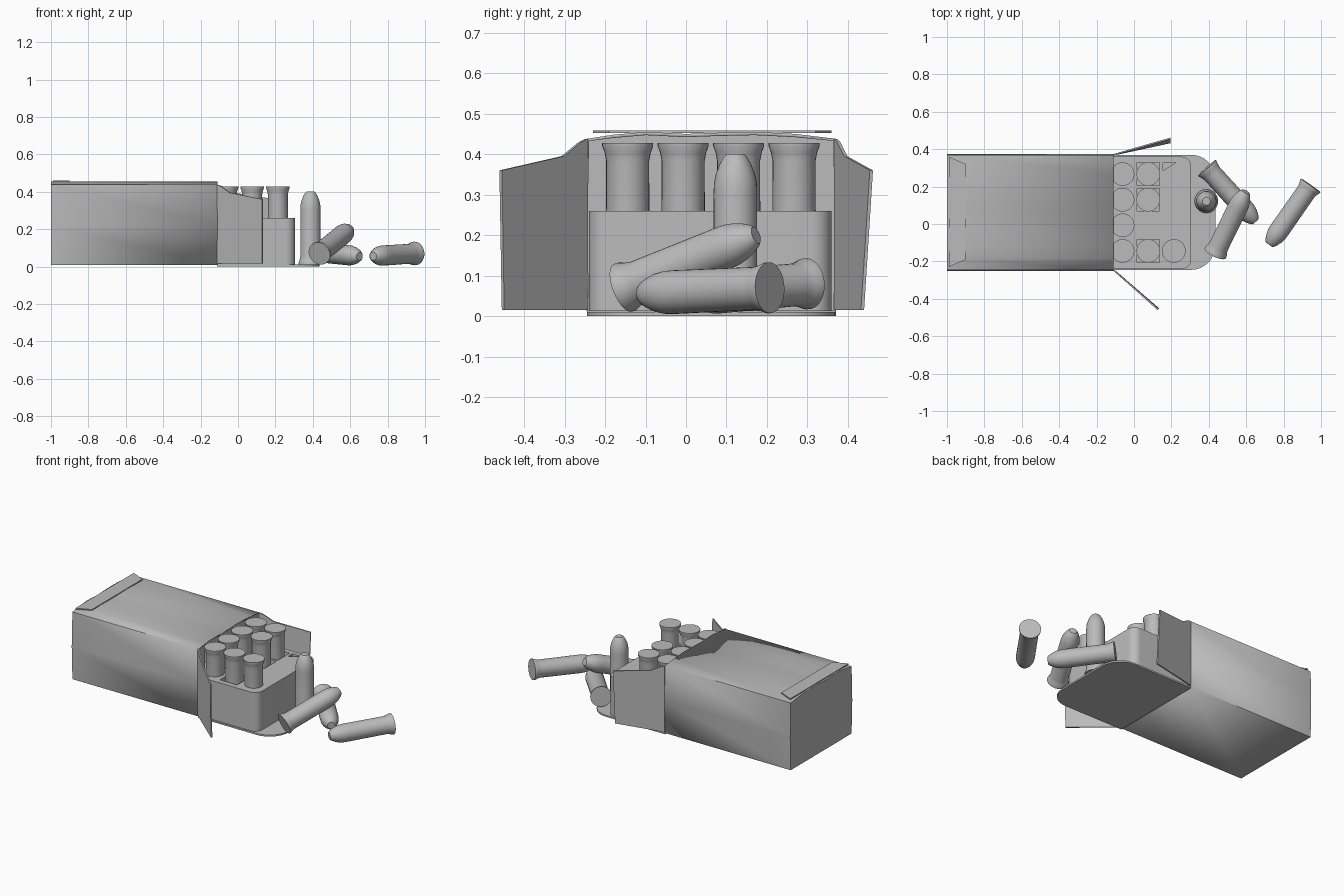
import bpy, bmesh, math
from mathutils import Vector

cube = bpy.data.objects.get("Cube")
if cube:
    bpy.data.objects.remove(cube, do_unlink=True)

GREY = (0.5, 0.5, 0.5, 1)
mat = bpy.data.materials.new("plain_grey")
mat.use_nodes = True
mat.diffuse_color = GREY
mat.node_tree.nodes["Principled BSDF"].inputs["Base Color"].default_value = GREY


def finish(name, bm, smooth=True):
    """Turn a bmesh into a named, coloured object."""
    bmesh.ops.recalc_face_normals(bm, faces=bm.faces)
    mesh = bpy.data.meshes.new(name)
    bm.to_mesh(mesh)
    bm.free()
    mesh.materials.append(mat)
    ob = bpy.data.objects.new(name, mesh)
    bpy.context.collection.objects.link(ob)
    if smooth:
        bpy.ops.object.select_all(action='DESELECT')
        ob.select_set(True)
        bpy.context.view_layer.objects.active = ob
        bpy.ops.object.shade_smooth_by_angle(angle=math.radians(35))
    return ob


def add_prism(bm, outline, z0, z1):
    """Extrude a flat outline from z0 to z1."""
    face = bm.faces.new([bm.verts.new((x, y, z0)) for x, y in outline])
    ext = bmesh.ops.extrude_face_region(bm, geom=[face])
    top = [v for v in ext["geom"] if isinstance(v, bmesh.types.BMVert)]
    bmesh.ops.translate(bm, verts=top, vec=(0, 0, z1 - z0))


def rounded_end(x0, x1, y0, y1, r, steps=8):
    """Rectangle outline whose two +x corners are rounded."""
    pts = [(x0, y0)]
    for cy, start in ((y0 + r, -90), (y1 - r, 0)):
        for i in range(steps + 1):
            a = math.radians(start + 90 * i / steps)
            pts.append((x1 - r + r * math.cos(a), cy + r * math.sin(a)))
    return pts + [(x0, y1)]


def solidify(ob, thickness, offset):
    mod = ob.modifiers.new("card", 'SOLIDIFY')
    mod.thickness = thickness
    mod.offset = offset


# Card sleeve, closed at the back end, with a gently warped top
SECTION = [(-0.245, 0.008), (0.37, 0.008), (0.375, 0.22), (0.37, 0.438),
           (0.27, 0.45), (0.17, 0.455), (0.08, 0.453), (0, 0.45),
           (-0.1, 0.455), (-0.18, 0.448), (-0.245, 0.438), (-0.252, 0.22)]
bm = bmesh.new()
rings = [[bm.verts.new((x, y, z)) for y, z in SECTION] for x in (-1, -0.11)]
bm.faces.new(rings[0])
for i in range(len(SECTION)):
    j = (i + 1) % len(SECTION)
    bm.faces.new((rings[0][i], rings[0][j], rings[1][j], rings[1][i]))
# An open shell: point every face away from its middle
solidify(finish("box_sleeve", bm), 0.008, -1)

# Folded lip over the closed end
bm = bmesh.new()
add_prism(bm, [(-0.99, -0.23), (-0.9, -0.19), (-0.9, 0.32), (-0.99, 0.36)], 0.452, 0.459)
finish("end_lip", bm)


def side_flap(name, hinge_y, tip, low_y):
    """Bent-out card flap with a sloping top edge."""
    hx = -0.11
    mid = lambda t: (hx + (tip[0] - hx) * t, hinge_y + (tip[1] - hinge_y) * t)
    bm = bmesh.new()
    low = [(hx, hinge_y, 0.015), (tip[0], low_y, 0.015)]
    high = [(*tip, 0.36), (*mid(0.28), 0.395), (*mid(0.08), 0.43), (hx, hinge_y, 0.438)]
    bm.faces.new([bm.verts.new(p) for p in low + high])
    solidify(finish(name, bm, smooth=False), 0.008, 0)


side_flap("right_flap", -0.245, (0.13, -0.458), -0.452)
side_flap("left_flap", 0.37, (0.195, 0.458), 0.436)

# Bottom flap lying on the ground
bm = bmesh.new()
add_prism(bm, rounded_end(-0.112, 0.435, -0.245, 0.37, 0.13), 0, 0.01)
finish("bottom_flap", bm)

# Inner tray with square cells
PITCH = 0.137
ROWS = [-0.144 + PITCH * i for i in range(4)]
COLS = [0.213 - PITCH * i for i in range(9)]
EMPTY = {(0, 1), (0, 2), (0, 3), (1, 1)}

bm = bmesh.new()
add_prism(bm, rounded_end(-0.985, 0.305, -0.24, 0.36, 0.05), 0.012, 0.26)
tray = finish("tray", bm)

bm = bmesh.new()
h = 0.061
for r in (0, 2, 3):
    x, y = COLS[1], ROWS[r]
    add_prism(bm, [(x - h, y - h), (x + h, y - h), (x + h, y + h), (x - h, y + h)], 0.03, 0.4)
add_prism(bm, [(0.155, 0.33), (0.155, 0.285), (0.225, 0.33)], 0.03, 0.4)
cutter = finish("cell_cutter", bm, smooth=False)
cutter.hide_render = True
cutter.hide_viewport = True
cut = tray.modifiers.new("cells", 'BOOLEAN')
cut.operation = 'DIFFERENCE'
cut.solver = 'EXACT'
cut.object = cutter

# Cartridge: flared rim, straight case and blunt rounded nose
PROFILE = [(0.063, 0), (0.063, 0.008), (0.057, 0.024), (0.053, 0.045), (0.054, 0.29),
           (0.053, 0.315), (0.048, 0.34), (0.039, 0.363), (0.029, 0.381), (0.022, 0.388)]
SIDES = 32
bm = bmesh.new()
rings = [[bm.verts.new((r * math.cos(math.tau * i / SIDES), r * math.sin(math.tau * i / SIDES), z))
          for i in range(SIDES)] for r, z in PROFILE]
for a, b in zip(rings, rings[1:]):
    for i in range(SIDES):
        j = (i + 1) % SIDES
        bm.faces.new((a[i], a[j], b[j], b[i]))
bm.faces.new(rings[0])
bm.faces.new(rings[-1])
standing = finish("standing_cartridge", bm)
standing.location = (0.387, 0.122, 0.012)


def cartridge(name, base, tip):
    """Copy of the cartridge with its rim at base, pointing to tip."""
    ob = bpy.data.objects.new(name, standing.data)
    bpy.context.collection.objects.link(ob)
    ob.location = base
    ob.rotation_euler = (Vector(tip) - Vector(base)).to_track_quat('Z', 'Y').to_euler()


# Cartridges in the tray, nose down
for c, x in enumerate(COLS):
    for r, y in enumerate(ROWS):
        if (c, r) not in EMPTY:
            cartridge("tray_cartridge", (x, y, 0.428), (x, y, 0))

# Loose cartridges on the ground
cartridge("far_loose_cartridge", (0.945, 0.207, 0.07), (0.73, -0.1, 0.056))
cartridge("low_loose_cartridge", (0.39, 0.3, 0.08), (0.635, 0.03, 0.056))
cartridge("leaning_loose_cartridge", (0.435, -0.155, 0.07), (0.59, 0.16, 0.195))
